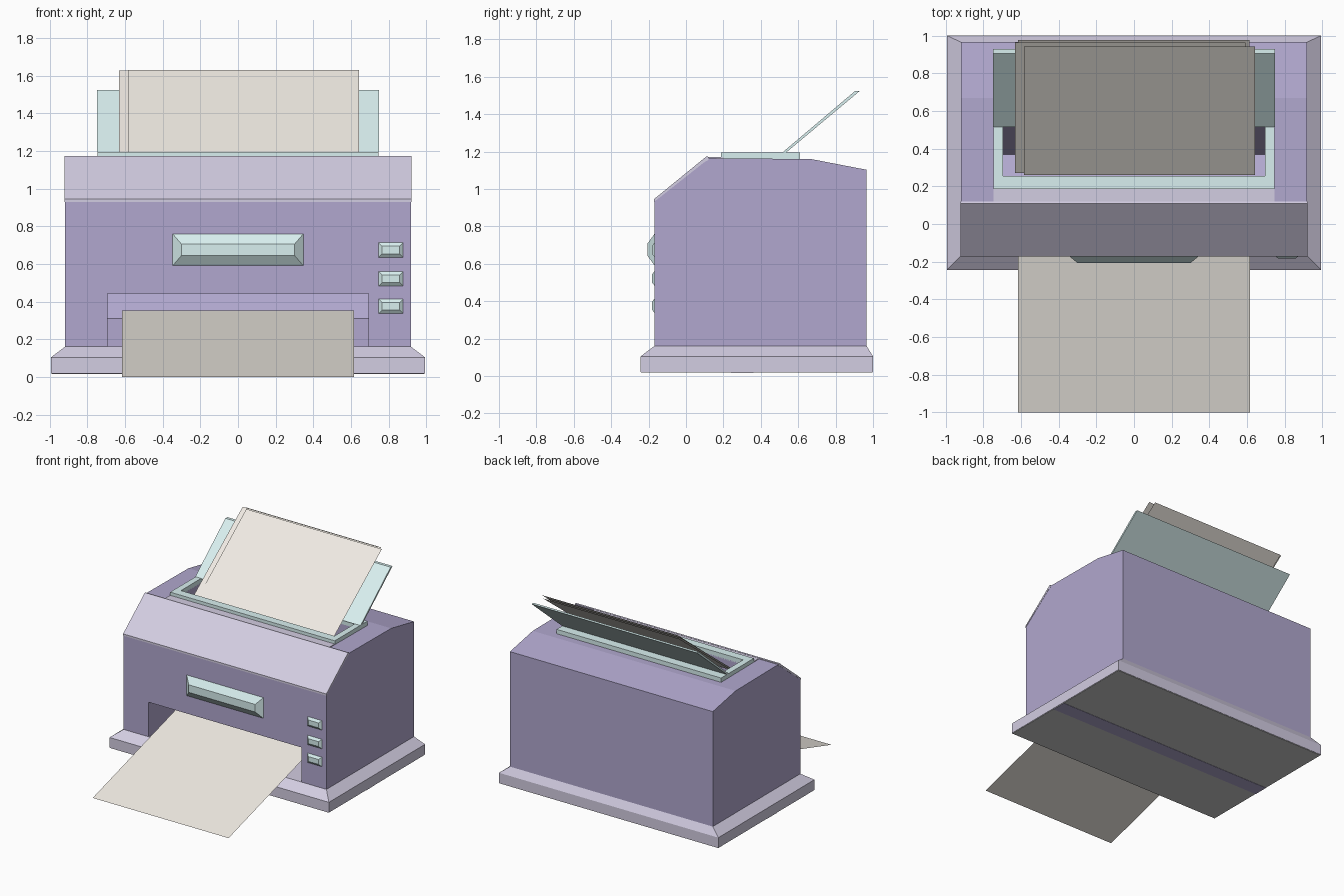
import bpy, bmesh

if "Cube" in bpy.data.objects:
    bpy.data.objects.remove(bpy.data.objects["Cube"])

def material(name, rgb):
    m = bpy.data.materials.new(name)
    m.diffuse_color = (*rgb, 1)
    m.use_nodes = True
    m.node_tree.nodes["Principled BSDF"].inputs["Base Color"].default_value = m.diffuse_color
    return m

PURPLE = material("purple", (0.44, 0.39, 0.62))
LAVENDER = material("lavender", (0.65, 0.61, 0.76))
TEAL = material("teal", (0.69, 0.87, 0.87))
PAPER = material("paper", (0.87, 0.83, 0.77))

def loft(name, rings, mat=None):
    """Closed solid skinned through rings with equal point counts."""
    bm = bmesh.new()
    vs = [[bm.verts.new(p) for p in r] for r in rings]
    n = len(rings[0])
    for a, b in zip(vs, vs[1:]):
        for i in range(n):
            j = (i + 1) % n
            bm.faces.new((a[i], a[j], b[j], b[i]))
    bm.faces.new(vs[0])
    bm.faces.new(vs[-1])
    bmesh.ops.recalc_face_normals(bm, faces=bm.faces)
    me = bpy.data.meshes.new(name)
    bm.to_mesh(me)
    bm.free()
    ob = bpy.data.objects.new(name, me)
    bpy.context.collection.objects.link(ob)
    if mat:
        me.materials.append(mat)
    return ob

def prism(name, profile, x0, x1, mat=None):
    """Extrude a (y, z) profile along x."""
    return loft(name, [[(x, y, z) for y, z in profile] for x in (x0, x1)], mat)

def box(name, x0, x1, y0, y1, z0, z1, mat=None):
    return prism(name, [(y0, z0), (y1, z0), (y1, z1), (y0, z1)], x0, x1, mat)

def cut(ob, cutter):
    cutter.hide_render = True
    mod = ob.modifiers.new("cut", 'BOOLEAN')
    mod.operation, mod.solver, mod.object = 'DIFFERENCE', 'EXACT', cutter
    bpy.context.view_layer.objects.active = ob
    bpy.ops.object.modifier_apply(modifier=mod.name)
    bpy.data.objects.remove(cutter)

def raised_pad(name, x0, x1, z0, z1, depth, inset_x, inset_z):
    """Bevelled pad standing out of the front face."""
    def ring(y, ix, iz):
        return [(x0 + ix, y, z0 + iz), (x1 - ix, y, z0 + iz),
                (x1 - ix, y, z1 - iz), (x0 + ix, y, z1 - iz)]
    return loft(name, [ring(-0.16, 0, 0), ring(-0.167, 0, 0),
                       ring(-0.167 - depth, inset_x, inset_z)], TEAL)

def sheet(name, x0, x1, start, end):
    """Single flat sheet between two (y, z) points."""
    me = bpy.data.meshes.new(name)
    (ya, za), (yb, zb) = start, end
    me.from_pydata([(x0, ya, za), (x1, ya, za), (x1, yb, zb), (x0, yb, zb)],
                   [], [(0, 1, 2, 3)])
    me.materials.append(PAPER)
    bpy.context.collection.objects.link(bpy.data.objects.new(name, me))

# Flared base
def base_ring(z, hx, y0, y1):
    return [(-hx, y0, z), (hx, y0, z), (hx, y1, z), (-hx, y1, z)]

loft("base", [base_ring(0.022, 0.993, -0.243, 1.0), base_ring(0.105, 0.993, -0.243, 1.0),
              base_ring(0.162, 0.918, -0.168, 0.965)], LAVENDER)
box("underside_panel", -0.99, 0.99, -0.24, 0.997, 0.018, 0.024)
box("underside_strip", -0.99, 0.99, 0.24, 0.36, 0.016, 0.02, PURPLE)

# Housing with paper exit and feed slot
body = prism("body", [(-0.168, 0.16), (-0.168, 0.94), (0.11, 1.165), (0.67, 1.16),
                      (0.965, 1.103), (0.965, 0.16)], -0.918, 0.918, PURPLE)
cut(body, prism("exit_cutter", [(-0.3, 0.1), (-0.3, 0.445), (0.31, 0.445),
                                (0.2, 0.31), (0.2, 0.1)], -0.692, 0.692))
cut(body, prism("slot_cutter", [(0.255, 0.65), (0.37, 0.6), (0.53, 1.0),
                                (0.53, 1.3), (0.255, 1.3)], -0.695, 0.695))

# Sloping front lid and its flat lip
prism("lid", [(-0.172, 0.93), (-0.172, 0.945), (0.11, 1.175), (0.12, 1.172), (0.12, 1.155),
              (0.10, 1.145)], -0.92, 0.92, LAVENDER)
box("lid_lip", -0.745, 0.745, 0.115, 0.2, 1.155, 1.17, LAVENDER)

# Feed tray frame and leaning support
frame = box("feed_frame", -0.745, 0.745, 0.187, 0.61, 1.155, 1.196, TEAL)
cut(frame, box("frame_cutter", -0.695, 0.695, 0.255, 0.53, 1.1, 1.3))
prism("paper_support", [(0.515, 1.195), (0.535, 1.195), (0.93, 1.525), (0.905, 1.525)],
      -0.748, 0.748, TEAL)

# Front handle and buttons
raised_pad("handle", -0.348, 0.348, 0.59, 0.762, 0.04, 0.047, 0.055)
for i, z in enumerate((0.376, 0.522, 0.675)):
    raised_pad(f"button_{i + 1}", 0.745, 0.878, z - 0.04, z + 0.04, 0.016, 0.02, 0.02)

# Paper stack and printed sheet
for i, (x0, x1, y, z) in enumerate([(-0.585, 0.642, 0.943, 1.63), (-0.632, 0.592, 0.963, 1.628),
                                    (-0.617, 0.612, 0.976, 1.624)]):
    sheet(f"feed_sheet_{i + 1}", x0, x1, (0.26 + i * 0.012, 1.1), (y, z))
sheet("printed_sheet", -0.615, 0.615, (-1.0, 0.0), (0.22, 0.355))
